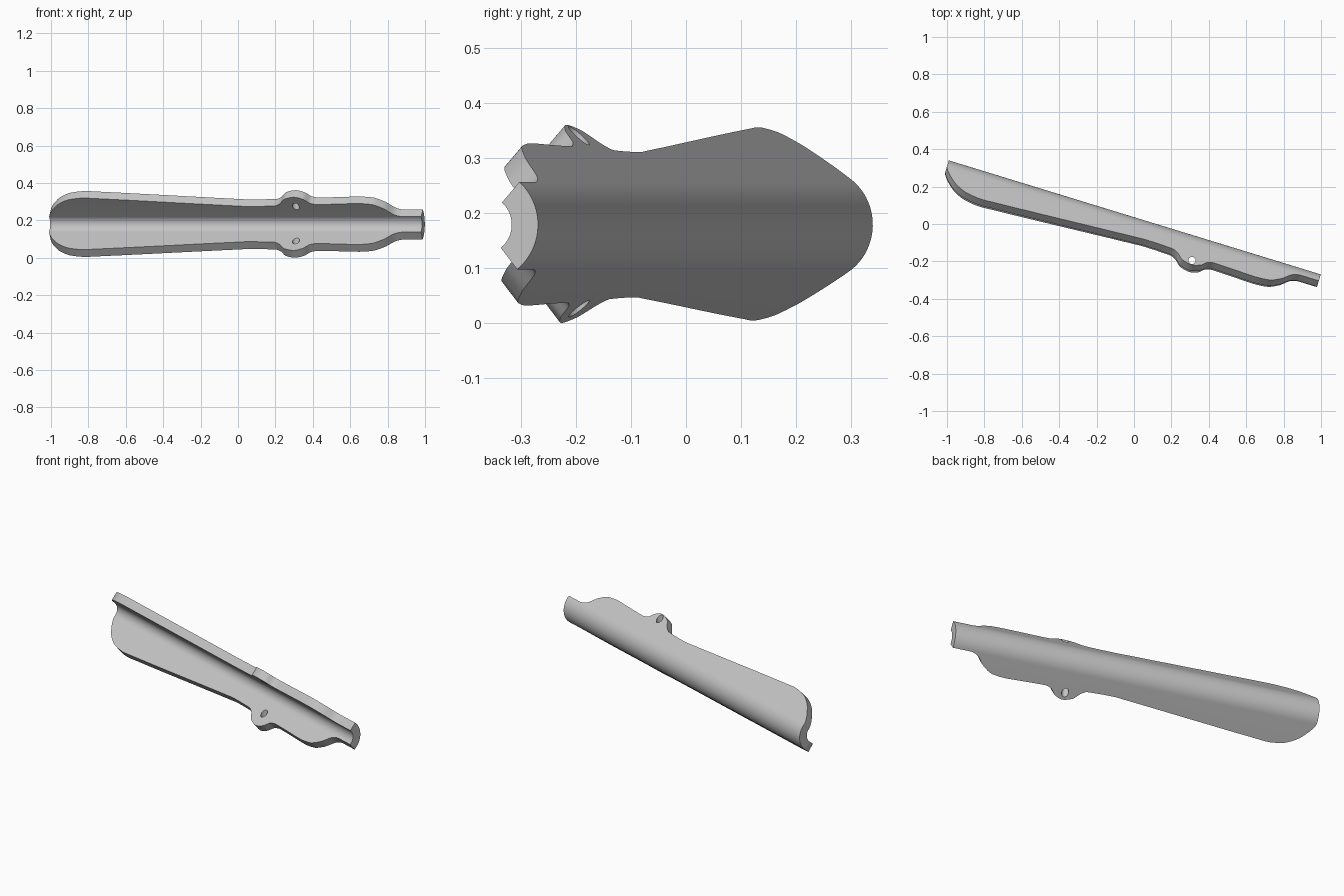
import bpy, bmesh, math
from mathutils import Vector

cube = bpy.data.objects.get("Cube")
if cube:
    bpy.data.objects.remove(cube, do_unlink=True)

# Section of the bent sheet, and the frame it runs along
RADIUS, THICK, BEND = 0.103, 0.05, math.radians(50)
LENGTH, YAW, ROLL = 2.08, math.radians(17.04), 0.027
START = Vector((-0.99, 0.34, 0.1765))
along = Vector((math.cos(YAW), -math.sin(YAW), 0))
front = Vector((-math.sin(YAW), -math.cos(YAW), 0))
up = Vector((0, 0, 1))
depth_axis = front * math.cos(ROLL) + up * math.sin(ROLL)
side_axis = up * math.cos(ROLL) - front * math.sin(ROLL)

# Flange width at stations along the length: rounded end, taper, tab, bulge, neck
STATIONS = [(0, .001), (.008, .02), (.03, .053), (.08, .105), (.15, .14), (.23, .151),
            (.3, .1465), (1.08, .0865), (1.13, .083), (1.28, .088), (1.31, .102),
            (1.35, .143), (1.405, .158), (1.45, .142), (1.485, .108), (1.52, .099),
            (1.62, .102), (1.75, .107), (1.82, .1), (1.882, .067), (1.94, .012),
            (1.98, .001), (LENGTH, .001)]


def smooth_stations(pts, steps):
    """Monotone cubic through the stations, without overshoot."""
    sec = [(b[1] - a[1]) / (b[0] - a[0]) for a, b in zip(pts, pts[1:])]
    slope = [sec[0]]
    for a, b in zip(sec, sec[1:]):
        slope.append(2 * a * b / (a + b) if a * b > 0 else 0)
    slope.append(sec[-1])
    out = []
    for i in range(len(sec)):
        (s0, w0), (s1, w1) = pts[i], pts[i + 1]
        h = s1 - s0
        for k in range(steps):
            t = k / steps
            w = (w0 * (1 + 2 * t) * (1 - t) ** 2 + h * slope[i] * t * (1 - t) ** 2
                 + w1 * t * t * (3 - 2 * t) + h * slope[i + 1] * t * t * (t - 1))
            out.append((s0 + h * t, w))
    out.append(pts[-1])
    return out


def place(s, d, z):
    return START + along * s + depth_axis * d + side_axis * z


def section(width, r, arc_steps=20):
    """Arc with a straight flange at both ends, as (depth, side) pairs."""
    pts = []
    for i in range(arc_steps + 1):
        a = BEND * (2 * i / arc_steps - 1)
        pts.append((RADIUS - r * math.cos(a), r * math.sin(a)))
    run, rise = width * math.sin(BEND), width * math.cos(BEND)
    low, high = pts[0], pts[-1]
    return ([(low[0] + run, low[1] - rise)] + pts + [(high[0] + run, high[1] + rise)])


# Bent guard: closed section loops bridged along the length
bm = bmesh.new()
rings = []
for s, w in smooth_stations(STATIONS, 6):
    loop = section(w, RADIUS) + section(w, RADIUS - THICK)[::-1]
    rings.append([bm.verts.new(place(s, d, z)) for d, z in loop])
count = len(rings[0])
for a, b in zip(rings, rings[1:]):
    for i in range(count):
        j = (i + 1) % count
        bm.faces.new((a[i], a[j], b[j], b[i]))
for ring in (rings[0], rings[-1]):
    for i in range(count // 2 - 1):
        bm.faces.new((ring[i], ring[i + 1], ring[count - 2 - i], ring[count - 1 - i]))
bmesh.ops.recalc_face_normals(bm, faces=bm.faces)
mesh = bpy.data.meshes.new("channel_guard")
bm.to_mesh(mesh)
bm.free()
guard = bpy.data.objects.new("channel_guard", mesh)
bpy.context.collection.objects.link(guard)

# Grey material
grey = bpy.data.materials.new("light_grey")
grey.use_nodes = True
grey.diffuse_color = (0.55, 0.55, 0.55, 1)
grey.node_tree.nodes["Principled BSDF"].inputs["Base Color"].default_value = (0.55, 0.55, 0.55, 1)
mesh.materials.append(grey)

# Vertical bolt hole through both tabs
bpy.ops.mesh.primitive_cylinder_add(vertices=32, radius=0.019, depth=1, location=(0.31, -0.195, 0.18))
cutter = bpy.context.object
cutter.name = "bolt_hole_cutter"
cutter.hide_render = True
cutter.data.materials.append(grey)
cut = guard.modifiers.new("bolt_hole", "BOOLEAN")
cut.operation = "DIFFERENCE"
cut.solver = "EXACT"
cut.object = cutter

bpy.ops.object.select_all(action="DESELECT")
guard.select_set(True)
bpy.context.view_layer.objects.active = guard
bpy.ops.object.modifier_apply(modifier=cut.name)
bpy.data.objects.remove(cutter, do_unlink=True)
bpy.ops.object.shade_smooth_by_angle(angle=math.radians(30))
